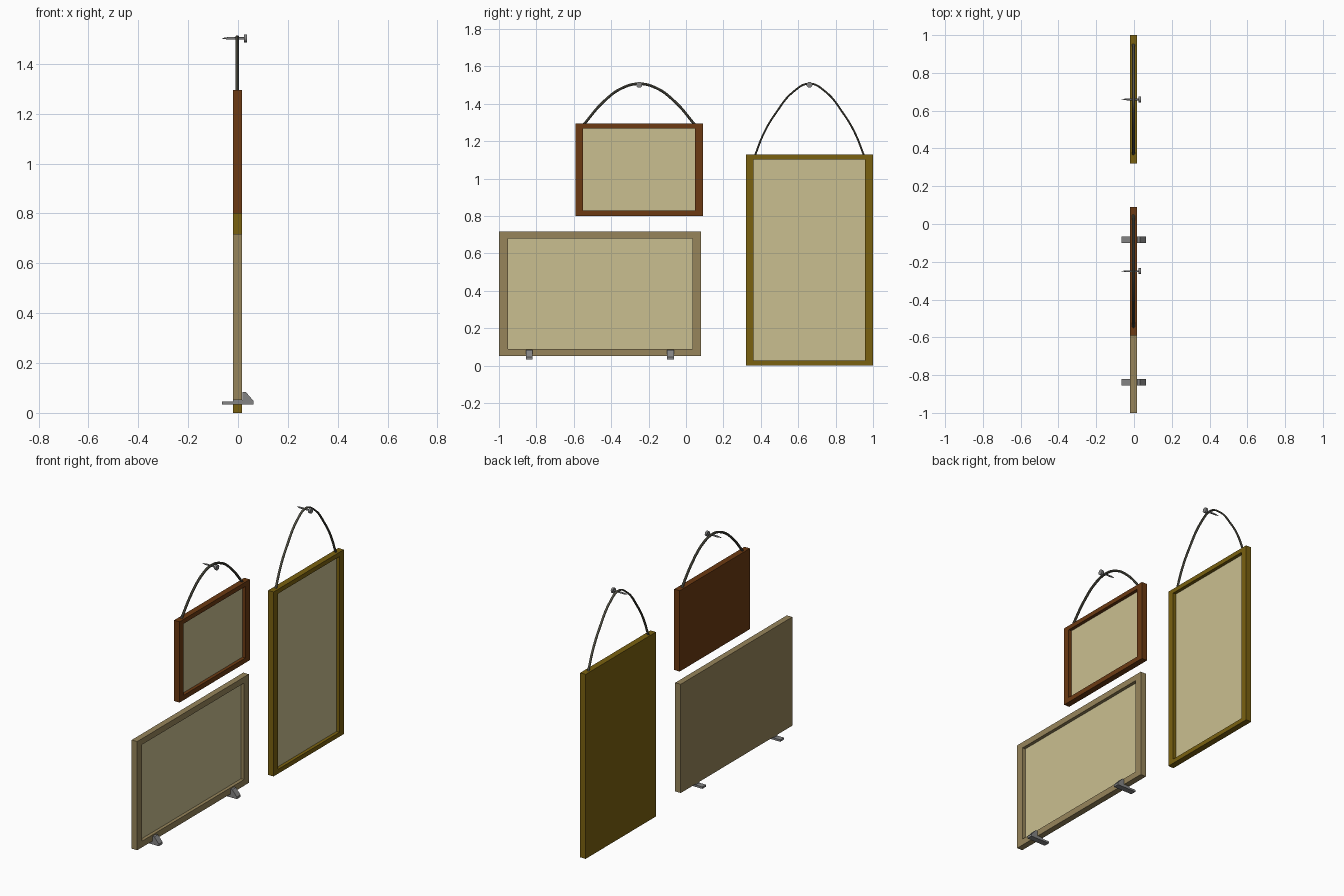
import bpy, bmesh, math
from mathutils import Matrix

if "Cube" in bpy.data.objects:
    bpy.data.objects.remove(bpy.data.objects["Cube"])


def material(name, rgb):
    m = bpy.data.materials.new(name)
    m.diffuse_color = (*rgb, 1)
    m.use_nodes = True
    m.node_tree.nodes["Principled BSDF"].inputs["Base Color"].default_value = m.diffuse_color
    return m


BROWN = material("brown_wood", (0.15, 0.042, 0.006))
GOLD = material("gold_wood", (0.195, 0.12, 0.005))
TAN = material("tan_wood", (0.31, 0.235, 0.105))
CANVAS = material("canvas_cream", (0.59, 0.52, 0.28))
WIRE = material("wire_grey", (0.10, 0.097, 0.07))
METAL = material("metal_grey", (0.23, 0.23, 0.23))

BACK, FRONT, FLOOR = -0.02, 0.017, -0.003


def finish(name, bm, mat):
    bmesh.ops.recalc_face_normals(bm, faces=bm.faces)
    me = bpy.data.meshes.new(name)
    bm.to_mesh(me)
    bm.free()
    ob = bpy.data.objects.new(name, me)
    bpy.context.collection.objects.link(ob)
    me.materials.append(mat)
    return ob


def smooth(ob):
    bpy.ops.object.select_all(action='DESELECT')
    ob.select_set(True)
    bpy.context.view_layer.objects.active = ob
    bpy.ops.object.shade_smooth_by_angle(angle=math.radians(40))


def rings(bm, loops, caps=(True, True)):
    """Join successive closed loops of points with quads."""
    vs = [[bm.verts.new(p) for p in loop] for loop in loops]
    for a, b in zip(vs, vs[1:]):
        n = len(a)
        for i in range(n):
            j = (i + 1) % n
            bm.faces.new((a[i], a[j], b[j], b[i]))
    if caps[0]:
        bm.faces.new(vs[0])
    if caps[1]:
        bm.faces.new(vs[-1])


def rect(x, y0, y1, z0, z1):
    return [(x, y0, z0), (x, y1, z0), (x, y1, z1), (x, y0, z1)]


def picture(name, outer, inner, mat):
    # tray-shaped frame with a solid back
    bm = bmesh.new()
    rings(bm, [rect(BACK, *outer), rect(FRONT, *outer),
               rect(FRONT, *inner), rect(FLOOR - 0.004, *inner)])
    finish(name + "_frame", bm, mat)
    # canvas filling the recess floor
    bm = bmesh.new()
    rings(bm, [rect(FLOOR - 0.004, *inner), rect(FLOOR, *inner)])
    finish(name + "_canvas", bm, CANVAS)


def hanging_wire(name, pts, radius):
    cu = bpy.data.curves.new(name, 'CURVE')
    cu.dimensions = '3D'
    cu.bevel_depth = radius
    cu.bevel_resolution = 2
    cu.resolution_u = 8
    cu.use_fill_caps = True
    sp = cu.splines.new('BEZIER')
    sp.bezier_points.add(len(pts) - 1)
    for bp, (y, z) in zip(sp.bezier_points, pts):
        bp.co = (0, y, z)
        bp.handle_left_type = bp.handle_right_type = 'AUTO'
    ob = bpy.data.objects.new(name, cu)
    bpy.context.collection.objects.link(ob)
    ob.location.x = -0.003
    ob.scale.x = 0.008 / radius
    cu.materials.append(WIRE)
    bpy.ops.object.select_all(action='DESELECT')
    ob.select_set(True)
    bpy.context.view_layer.objects.active = ob
    bpy.ops.object.convert(target='MESH')
    smooth(bpy.context.object)


def nail(name, y, z=1.502):
    # pointed shaft and flat head turned around the x axis
    profile = [(-0.065, 0.0008), (-0.04, 0.005), (0.024, 0.005),
               (0.024, 0.016), (0.037, 0.016)]
    n = 12
    bm = bmesh.new()
    rings(bm, [[(x, y + r * math.cos(2 * math.pi * i / n),
                 z + r * math.sin(2 * math.pi * i / n)) for i in range(n)]
               for x, r in profile])
    smooth(finish(name, bm, METAL))


def bracket(name, y, w=0.018):
    # ledge with a wedge-shaped front lip
    prof = [(-0.065, 0.034), (0.063, 0.034), (0.063, 0.047), (0.032, 0.083),
            (0.019, 0.083), (0.019, 0.052), (-0.02, 0.052), (-0.02, 0.046), (-0.065, 0.046)]
    bm = bmesh.new()
    rings(bm, [[(x, y + s * w, z) for x, z in prof] for s in (-1, 1)])
    finish(name, bm, METAL)


def arch(yc, half, z0, shape):
    """Mirror (fraction of half width, height) points about yc."""
    left = [(yc - f * half, z) for f, z in shape]
    right = [(2 * yc - y, z) for y, z in left[:-1]]
    return left + right[::-1]


# framed pictures: (y0, y1, z0, z1)
picture("small_picture", (-0.59, 0.09, 0.80, 1.295), (-0.55, 0.047, 0.83, 1.268), BROWN)
picture("wide_picture", (-1.0, 0.08, 0.052, 0.718), (-0.953, 0.034, 0.09, 0.681), TAN)
picture("tall_picture", (0.32, 1.0, 0.0, 1.13), (0.362, 0.957, 0.027, 1.103), GOLD)

# hanging wires and their nails
hanging_wire("small_picture_wire", arch(-0.25, 0.30, 1.29, [
    (1, 1.285), (0.63, 1.413), (0.30, 1.485), (0, 1.507)]), 0.007)
hanging_wire("tall_picture_wire", arch(0.66, 0.293, 1.12, [
    (1, 1.12), (0.82, 1.25), (0.61, 1.352), (0.30, 1.463), (0, 1.508)]), 0.005)
nail("small_picture_nail", -0.25)
nail("tall_picture_nail", 0.66)

# ledge brackets under the wide picture
for side, y in (("left", -0.838), ("right", -0.083)):
    bracket(side + "_bracket", y)
